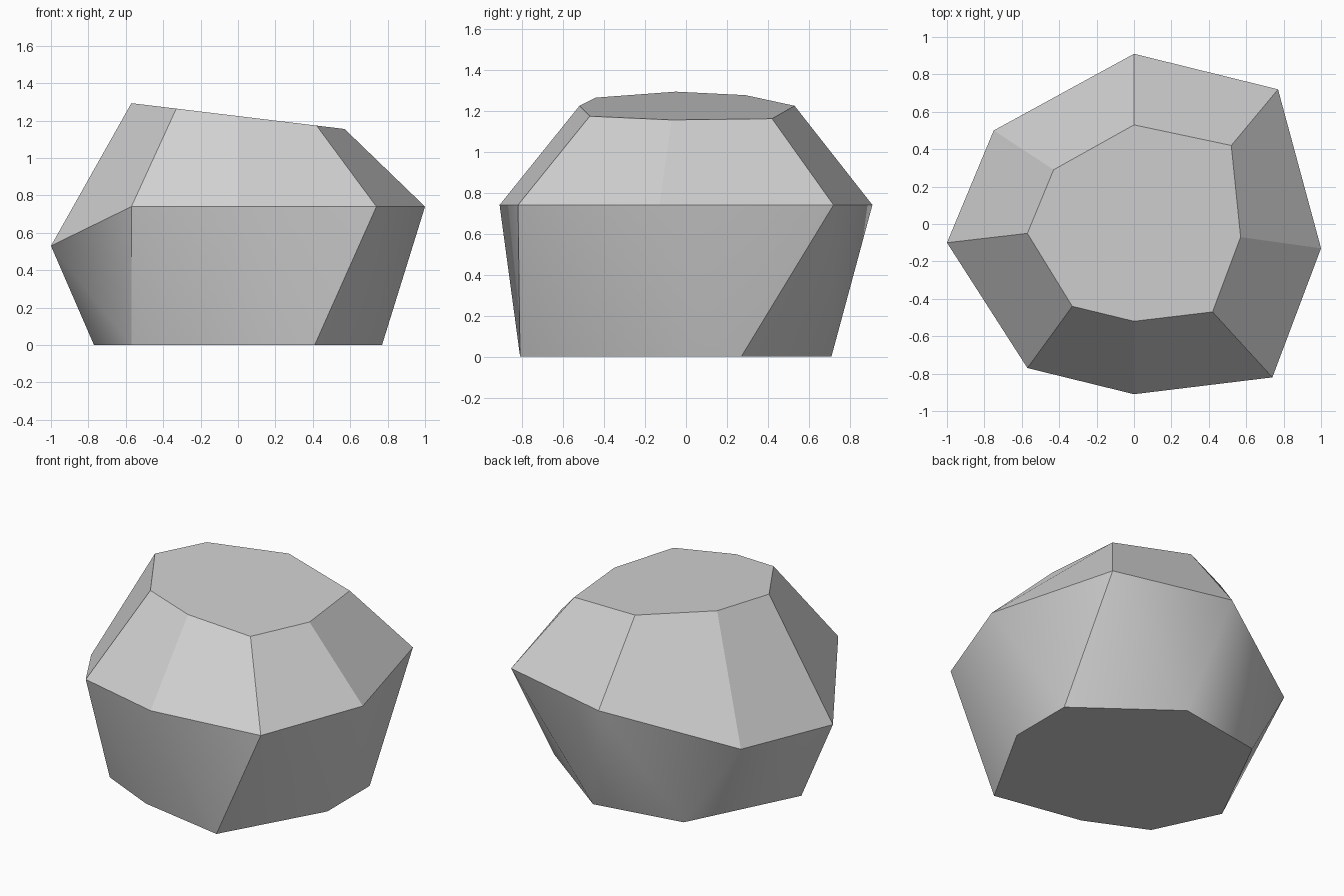
import bpy
import bmesh

if "Cube" in bpy.data.objects:
    bpy.data.objects.remove(bpy.data.objects["Cube"], do_unlink=True)

# Eight-sided outlines of the boulder, counter-clockwise from the front
FOOT = [(-.18, -.70), (.41, -.81), (.77, -.17), (.77, .27),
        (.18, .71), (-.41, .61), (-.77, -.10), (-.57, -.52)]
WAIST = [(0, -.91), (.74, -.82), (1, -.13), (.77, .72),
         (0, .91), (-.75, .50), (-1, -.10), (-.57, -.77)]
CROWN = [(0, -.52), (.42, -.47), (.57, -.07), (.52, .42),
         (0, .53), (-.43, .29), (-.57, -.05), (-.33, -.44)]
SHARP_CORNERS = (1, 3, 7)


def make_material(name, color):
    material = bpy.data.materials.new(name)
    material.use_nodes = True
    material.diffuse_color = color
    shader = material.node_tree.nodes["Principled BSDF"]
    shader.inputs["Base Color"].default_value = color
    shader.inputs["Roughness"].default_value = 0.9
    return material


def make_ring(bm, outline, height):
    return [bm.verts.new((x, y, height(x, y))) for x, y in outline]


def waist_height(x, y):
    # The two corners on the back of the right side sit lower
    return 0.53 if x < -0.7 else 0.74


def crown_height(x, y):
    # The top is a plane tilted sideways
    return 1.224 - 0.121 * x


bm = bmesh.new()
foot = make_ring(bm, FOOT, lambda x, y: 0)
waist = make_ring(bm, WAIST, waist_height)
crown = make_ring(bm, CROWN, crown_height)

# Flat base and top
bm.faces.new(foot[::-1])
bm.faces.new(crown)

count = len(foot)
for i in range(count):
    j = (i + 1) % count
    # Twisted lower wall, softly shaded
    for corners in ((waist[i], foot[i], foot[j]), (waist[i], foot[j], waist[j])):
        bm.faces.new(corners).smooth = True
    # Flat upper facets
    bm.faces.new((waist[i], waist[j], crown[j], crown[i]))

# Keep the rims and the three strong corners crisp
for i in range(count):
    j = (i + 1) % count
    for ring in (foot, waist, crown):
        bm.edges.get((ring[i], ring[j])).smooth = False
for i in SHARP_CORNERS:
    bm.edges.get((foot[i], waist[i])).smooth = False

bmesh.ops.recalc_face_normals(bm, faces=bm.faces)
mesh = bpy.data.meshes.new("boulder")
bm.to_mesh(mesh)
bm.free()
mesh.materials.append(make_material("stone grey", (0.64, 0.64, 0.64, 1)))
boulder = bpy.data.objects.new("boulder", mesh)
bpy.context.collection.objects.link(boulder)
